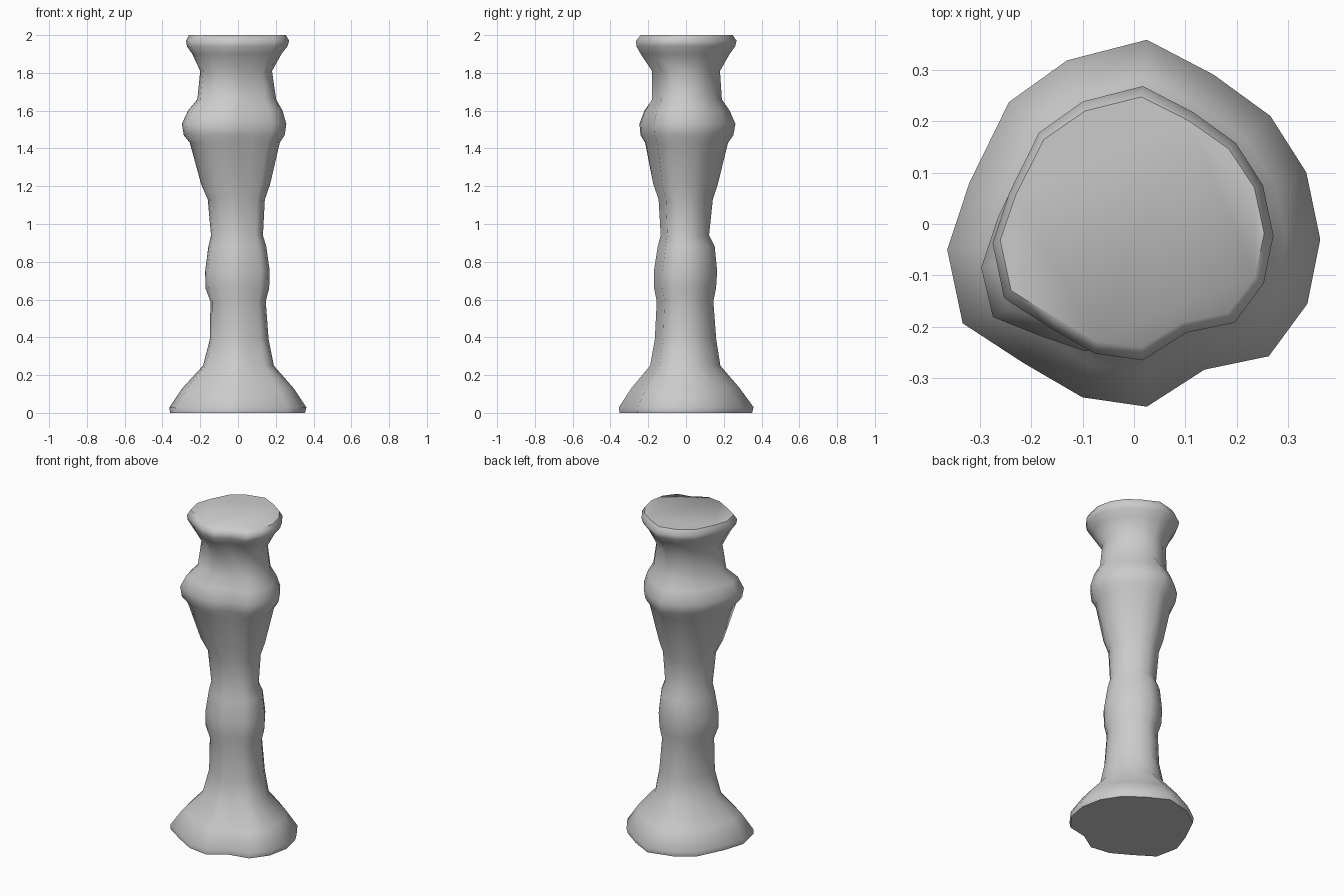
import bpy, bmesh, math

# Irregular hand-worked outline of the foot, seen from above
OUTLINE = [(.025, .358), (.155, .29), (.265, .21), (.335, .10), (.362, -.03), (.337, -.155),
           (.262, -.257), (.137, -.283), (.025, -.355), (-.10, -.337), (-.215, -.27),
           (-.333, -.193), (-.363, -.05), (-.32, .08), (-.243, .237), (-.13, .318)]

# Rings: height, reach to left, right, front, back, drag of the left side
RINGS = [
    (0.00, .360, .355, .352, .350, 0), (0.03, .363, .362, .355, .358, 0),
    (0.13, .295, .295, .290, .285, 0), (0.25, .185, .190, .190, .182, 0),
    (0.39, .149, .162, .165, .160, 0), (0.59, .146, .147, .155, .145, 0),
    (0.66, .172, .165, .169, .159, 0), (0.75, .174, .168, .170, .165, 0),
    (0.88, .157, .150, .150, .152, 0), (0.94, .143, .132, .134, .122, 0),
    (1.13, .160, .142, .145, .142, .05), (1.21, .195, .170, .173, .168, .1),
    (1.43, .255, .221, .211, .223, .2), (1.47, .287, .247, .234, .251, .2),
    (1.53, .297, .256, .240, .262, .2), (1.60, .265, .236, .215, .231, .2),
    (1.66, .215, .202, .180, .190, .1), (1.81, .200, .180, .180, .180, 0),
    (1.90, .242, .230, .240, .231, 0), (1.94, .270, .262, .262, .260, 0),
    (1.97, .275, .271, .265, .268, 0), (2.00, .260, .253, .240, .247, 0),
]


def ring_points(z, left, right, front, back, drag):
    """Fit the outline to the reaches of one ring."""
    for x, y in OUTLINE:
        px = (left + right) * (x + .363) / .725 - left
        py = (front + back) * (y + .355) / .713 - front
        yield px, py + drag * min(px, 0), z


# Turned column: loft through all rings, flat caps at both ends
bm = bmesh.new()
loops = [[bm.verts.new(p) for p in ring_points(*r)] for r in RINGS]
n = len(OUTLINE)
for low, high in zip(loops, loops[1:]):
    for i in range(n):
        j = (i + 1) % n
        bm.faces.new((low[i], low[j], high[j], high[i]))
bm.faces.new(loops[0])
bm.faces.new(loops[-1])
bmesh.ops.recalc_face_normals(bm, faces=bm.faces)

mesh = bpy.data.meshes.new("column")
bm.to_mesh(mesh)
bm.free()
column = bpy.data.objects.new("column", mesh)
bpy.context.collection.objects.link(column)
bpy.context.view_layer.objects.active = column
column.select_set(True)
bpy.ops.object.shade_smooth_by_angle(angle=math.radians(55))
